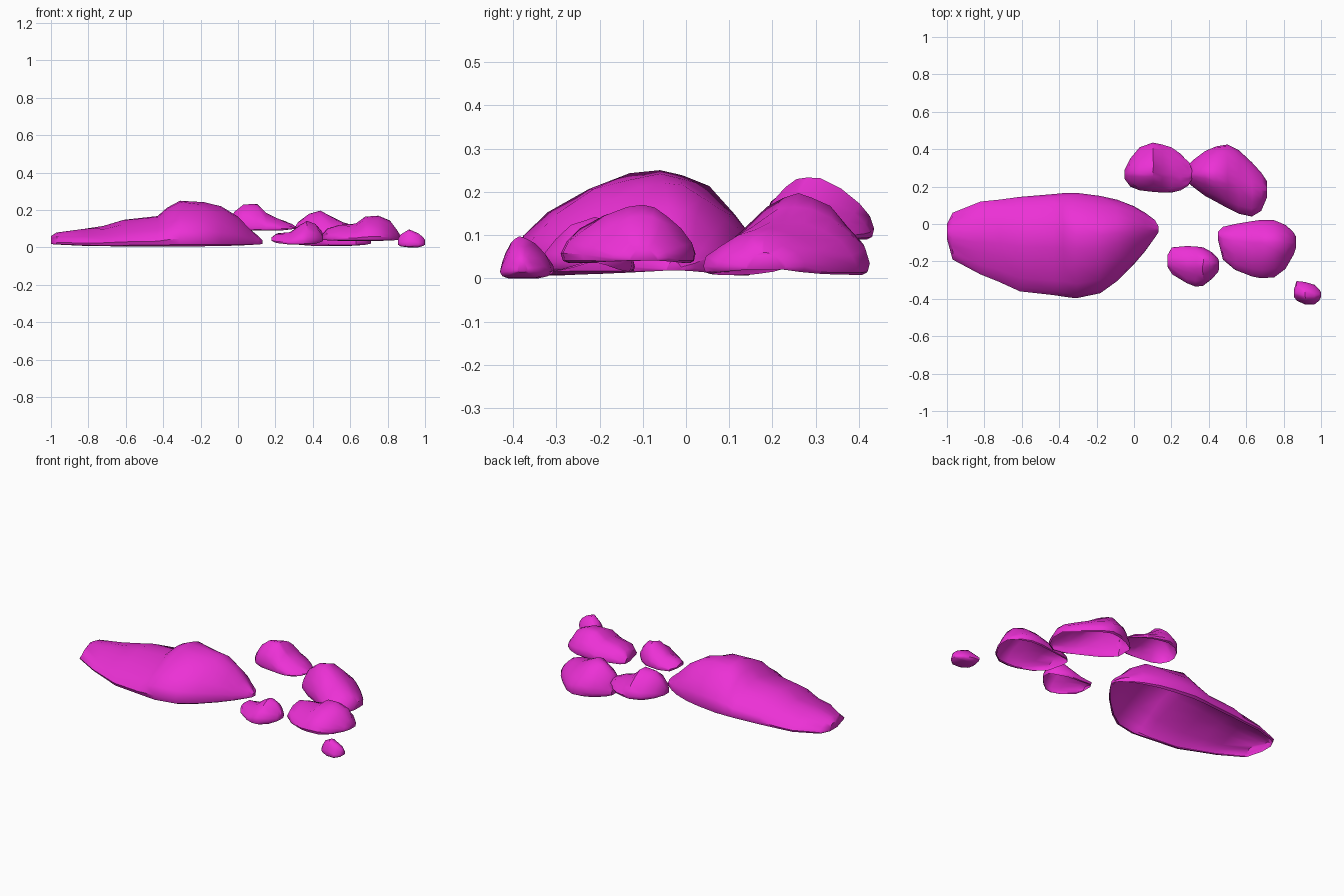
import bpy, bmesh, math, random

random.seed(4)

mat = bpy.data.materials.new("magenta_stone")
mat.diffuse_color = (0.84, 0.03, 0.67, 1)

# Half cross-section of a boulder: (width fraction, height fraction), rim to crest
HALF = [(0.90, 0.0), (0.97, 0.04), (1.0, 0.17), (0.94, 0.36), (0.76, 0.59),
        (0.48, 0.83), (0.22, 0.96)]


def rock(name, base, sections, closed=False, rough=0.005, lift=0.012):
    """Loft a stone shell; sections are (x, y_low, y_high, y_crest, z_top)."""
    bm = bmesh.new()
    rows = []
    last = len(sections) - 1
    x0, x1 = sections[0][0], sections[-1][0]
    half = [(0.6, 0.0), (0.88, 0.05)] + HALF[2:] if closed else HALF
    for i, (x, lo, hi, crest, top) in enumerate(sections):
        # underside rises slightly towards both ends
        z0 = base + lift * abs(2 * (x - x0) / (x1 - x0) - 1) ** 4
        arc = [(crest + (hi - crest) * w, h) for w, h in half]
        arc += [(crest, 1.0)]
        arc += [(crest + (lo - crest) * w, h) for w, h in reversed(half)]
        row = []
        for y, h in arc:
            # small chips on the upper body only, so rim and ends stay true
            k = rough if 0 < i < last and 0.2 < h < 0.97 else 0
            row.append(bm.verts.new((x + random.uniform(-k, k),
                                     y + random.uniform(-k, k),
                                     z0 + (top - z0) * h + random.uniform(-k, k))))
        rows.append(row)
    for a, b in zip(rows, rows[1:]):
        for j in range(len(a) - 1):
            bm.faces.new((a[j], a[j + 1], b[j + 1], b[j]))
        if closed:
            bm.faces.new((a[-1], a[0], b[0], b[-1]))
    bm.faces.new(list(reversed(rows[0])))
    bm.faces.new(rows[-1])
    me = bpy.data.meshes.new(name)
    bm.to_mesh(me)
    bm.free()
    me.polygons.foreach_set("use_smooth", [True] * len(me.polygons))
    me.set_sharp_from_angle(angle=math.radians(40))
    me.materials.append(mat)
    ob = bpy.data.objects.new(name, me)
    bpy.context.collection.objects.link(ob)
    return ob


# Long main boulder
rock("large_boulder", 0.006, [
    (-1.00, -0.08, 0.00, -0.04, 0.06),
    (-0.97, -0.19, 0.06, -0.05, 0.08),
    (-0.82, -0.27, 0.12, -0.05, 0.10),
    (-0.72, -0.31, 0.13, -0.05, 0.115),
    (-0.61, -0.36, 0.145, -0.06, 0.148),
    (-0.43, -0.38, 0.16, -0.06, 0.168),
    (-0.38, -0.388, 0.165, -0.06, 0.212),
    (-0.31, -0.397, 0.167, -0.06, 0.25),
    (-0.18, -0.37, 0.15, -0.06, 0.242),
    (-0.09, -0.305, 0.13, -0.05, 0.22),
    (0.00, -0.215, 0.095, -0.04, 0.165),
    (0.06, -0.145, 0.06, -0.03, 0.10),
    (0.11, -0.075, 0.02, -0.03, 0.06),
    (0.13, -0.045, -0.01, -0.03, 0.04)])

# Raised stone at the back
rock("back_left_stone", 0.09, [
    (-0.05, 0.24, 0.29, 0.27, 0.14),
    (-0.02, 0.20, 0.35, 0.27, 0.19),
    (0.03, 0.18, 0.41, 0.27, 0.23),
    (0.10, 0.172, 0.435, 0.28, 0.233),
    (0.15, 0.168, 0.425, 0.27, 0.185),
    (0.20, 0.168, 0.41, 0.27, 0.16),
    (0.25, 0.18, 0.375, 0.27, 0.14),
    (0.29, 0.205, 0.33, 0.27, 0.122),
    (0.31, 0.24, 0.29, 0.265, 0.112)])

# Larger stone at the back right
rock("back_right_stone", 0.008, [
    (0.295, 0.215, 0.32, 0.26, 0.09),
    (0.32, 0.195, 0.345, 0.27, 0.135),
    (0.38, 0.15, 0.39, 0.27, 0.18),
    (0.44, 0.118, 0.415, 0.26, 0.197),
    (0.50, 0.085, 0.425, 0.25, 0.165),
    (0.56, 0.055, 0.395, 0.24, 0.135),
    (0.63, 0.04, 0.33, 0.20, 0.115),
    (0.68, 0.07, 0.275, 0.18, 0.09),
    (0.71, 0.14, 0.23, 0.18, 0.06)])

# Stone at the right
rock("right_stone", 0.035, [
    (0.45, -0.09, -0.04, -0.06, 0.07),
    (0.475, -0.19, -0.015, -0.08, 0.10),
    (0.54, -0.245, 0.00, -0.09, 0.12),
    (0.63, -0.28, 0.015, -0.10, 0.128),
    (0.68, -0.29, 0.022, -0.10, 0.165),
    (0.75, -0.285, 0.02, -0.10, 0.17),
    (0.81, -0.24, -0.005, -0.10, 0.145),
    (0.85, -0.17, -0.04, -0.10, 0.09),
    (0.865, -0.13, -0.065, -0.10, 0.07)], lift=0.006)

# Small stone at the front
rock("front_stone", 0.015, [
    (0.18, -0.23, -0.165, -0.20, 0.055),
    (0.205, -0.27, -0.125, -0.20, 0.073),
    (0.28, -0.315, -0.118, -0.21, 0.082),
    (0.33, -0.335, -0.12, -0.21, 0.12),
    (0.37, -0.33, -0.125, -0.21, 0.142),
    (0.415, -0.295, -0.15, -0.21, 0.125),
    (0.445, -0.26, -0.18, -0.21, 0.09),
    (0.455, -0.24, -0.20, -0.22, 0.07)], lift=0.02)

# Closed pebble at the far right
rock("pebble", 0.0, [
    (0.855, -0.39, -0.35, -0.37, 0.045),
    (0.87, -0.41, -0.305, -0.37, 0.07),
    (0.915, -0.43, -0.31, -0.385, 0.097),
    (0.965, -0.43, -0.325, -0.385, 0.075),
    (0.99, -0.41, -0.35, -0.38, 0.055),
    (1.00, -0.39, -0.365, -0.38, 0.04)], closed=True, rough=0.002, lift=0.015)
